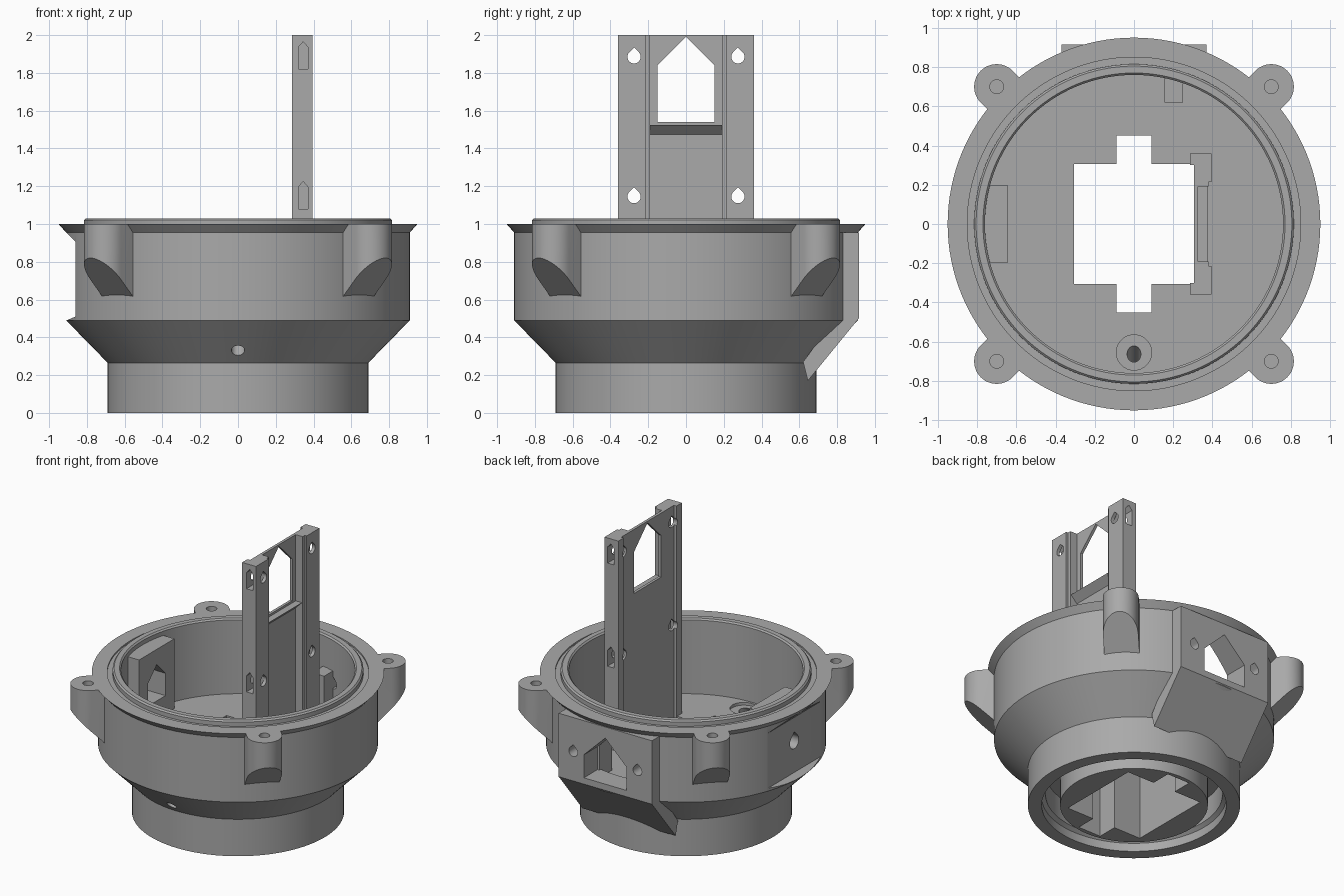
import bpy, bmesh
from math import sin, cos, pi, radians
from mathutils import Vector

cube = bpy.data.objects.get("Cube")
if cube:
    bpy.data.objects.remove(cube, do_unlink=True)

grey = bpy.data.materials.new("plain grey")
grey.use_nodes = True
grey.diffuse_color = (0.4, 0.4, 0.4, 1)
grey.node_tree.nodes["Principled BSDF"].inputs["Base Color"].default_value = (0.4, 0.4, 0.4, 1)


def finish(name, bm):
    bmesh.ops.recalc_face_normals(bm, faces=bm.faces)
    mesh = bpy.data.meshes.new(name)
    bm.to_mesh(mesh)
    bm.free()
    mesh.materials.append(grey)
    ob = bpy.data.objects.new(name, mesh)
    bpy.context.collection.objects.link(ob)
    return ob


def prism(name, pts, axis, a, b):
    """Extrude a 2D outline along an axis from a to b."""
    place = {"x": lambda u, v, t: (t, u, v),
             "y": lambda u, v, t: (u, t, v),
             "z": lambda u, v, t: (u, v, t)}[axis]
    bm = bmesh.new()
    low = [bm.verts.new(place(u, v, a)) for u, v in pts]
    high = [bm.verts.new(place(u, v, b)) for u, v in pts]
    bm.faces.new(low)
    bm.faces.new(high)
    n = len(pts)
    for i in range(n):
        j = (i + 1) % n
        bm.faces.new((low[i], low[j], high[j], high[i]))
    return finish(name, bm)


def box_pts(u0, u1, v0, v1):
    return [(u0, v0), (u1, v0), (u1, v1), (u0, v1)]


def circle(u, v, r, n=32):
    return [(u + r * cos(2 * pi * i / n), v + r * sin(2 * pi * i / n)) for i in range(n)]


def teardrop(u, v, r):
    arc = [radians(135 + 270 * i / 20) for i in range(21)]
    return [(u + r * cos(t), v + r * sin(t)) for t in arc] + [(u, v + r * 1.41)]


def house(u, half, base, eave, peak):
    return [(u - half, base), (u + half, base), (u + half, eave), (u, peak), (u - half, eave)]


def rod(name, p, q, r):
    p, q = Vector(p), Vector(q)
    bm = bmesh.new()
    bmesh.ops.create_cone(bm, cap_ends=True, segments=32, radius1=r, radius2=r, depth=(q - p).length)
    turn = (q - p).to_track_quat("Z", "Y").to_matrix().to_4x4()
    bm.transform(turn)
    bmesh.ops.translate(bm, verts=bm.verts, vec=(p + q) / 2)
    return finish(name, bm)


def cut(targets, cutter):
    for ob in targets:
        mod = ob.modifiers.new("cut", "BOOLEAN")
        mod.operation = "DIFFERENCE"
        mod.solver = "EXACT"
        mod.object = cutter
        bpy.context.view_layer.objects.active = ob
        bpy.ops.object.modifier_apply(modifier=mod.name)
    bpy.data.objects.remove(cutter, do_unlink=True)


# Turned housing: bowl, flange, lip, cone, foot ring and inner tube
profile = [(0, 0.49), (0.76, 0.49), (0.76, 1.02), (0.77, 1.03), (0.805, 1.03), (0.815, 1.02),
           (0.815, 0.99), (0.85, 0.99), (0.85, 1.0), (0.95, 1.0), (0.91, 0.955), (0.91, 0.49),
           (0.69, 0.265), (0.69, 0), (0.60, 0), (0.60, 0.06), (0.575, 0.08), (0.575, 0.24),
           (0.48, 0.24), (0.48, 0), (0, 0)]
bm = bmesh.new()
ring = [bm.verts.new((r, 0, z)) for r, z in profile]
edges = [bm.edges.new(pair) for pair in zip(ring, ring[1:])]
bmesh.ops.spin(bm, geom=ring + edges, cent=(0, 0, 0), axis=(0, 0, 1), angle=2 * pi, steps=128)
bmesh.ops.remove_doubles(bm, verts=bm.verts, dist=0.0005)
housing = finish("housing", bm)

# Flat-faced rear bracket
bracket = prism("rear_bracket",
                [(0.79, 0.955), (0.915, 0.955), (0.915, 0.5), (0.645, 0.17), (0.62, 0.27), (0.79, 0.5)],
                "x", -0.37, 0.37)

# Inner mounting block and small inner tab
side_block = prism("side_block", box_pts(-0.79, -0.645, -0.2, 0.2), "z", 0.45, 0.99)
tab = prism("inner_tab", box_pts(0.155, 0.25, 0.62, 0.76), "z", 0.47, 0.8)

# Upright tower: panel with two posts, and a sloped sill
half = [(0.285, 0.36), (0.395, 0.36), (0.395, 0.215), (0.38, 0.215), (0.38, 0.19), (0.325, 0.19)]
back = [(0.305, 0.3), (0.285, 0.3)]
outline = half + [(x, -y) for x, y in reversed(half)]
outline += [(x, -y) for x, y in reversed(back)] + back
tower = prism("tower", outline, "z", 0.45, 2.0)
prism("tower_sill", [(0.32, 1.47), (0.375, 1.525), (0.32, 1.525)], "y", -0.195, 0.195)

# Four screw lugs with sloped undersides
for i in range(4):
    arc = [radians(-90 + 180 * k / 24) for k in range(25)]
    pts = [(0.86, -0.115)] + [(0.99 + 0.115 * cos(t), 0.115 * sin(t)) for t in arc] + [(0.86, 0.115)]
    lug = prism("screw_lug_%d" % (i + 1), pts, "z", 0, 1.0)
    for v in lug.data.vertices:
        if v.co.z < 0.5:
            v.co.z = v.co.x - 0.285
    cut([lug], prism("cutter", circle(0.99, 0, 0.035), "z", 0.8, 1.1))
    lug.rotation_euler.z = radians(45 + 90 * i)

# Cross-shaped opening through the floor
cut([housing], prism("cutter", [(-0.305, -0.305), (-0.09, -0.305), (-0.09, -0.45), (0.09, -0.45),
                                (0.09, -0.305), (0.305, -0.305), (0.305, 0.305), (0.09, 0.305),
                                (0.09, 0.45), (-0.09, 0.45), (-0.09, 0.305), (-0.305, 0.305)],
                     "z", -0.1, 0.7))

# Slanted drain hole with a shallow seat
cut([housing], prism("cutter", circle(0, -0.655, 0.09), "z", 0.47, 0.6))
cut([housing], rod("cutter", (0, -0.60, 0.566), (0, -0.82, 0.23), 0.035))

# Rear window and its screw holes
cut([housing, bracket], prism("cutter", house(0, 0.17, 0.545, 0.71, 0.875), "y", 0.65, 1.1))
for s in (-1, 1):
    cut([housing, bracket], prism("cutter", teardrop(s * 0.255, 0.71, 0.035), "y", 0.6, 1.1))

# Side flat, its hole and the pocket behind it
cut([housing], prism("cutter", [(-0.86, 0.51), (-0.86, 0.905), (-0.92, 0.965), (-1.2, 0.965),
                                (-1.2, 0.485), (-0.92, 0.485)], "y", -0.45, 0.45))
cut([housing, side_block], prism("cutter", house(0, 0.1, 0.62, 0.78, 0.88), "x", -0.8, -0.55))
cut([housing, side_block], prism("cutter", teardrop(0, 0.73, 0.05), "x", -1.0, -0.55))

# Tower window, post screw holes and nut slots
cut([tower], prism("cutter", house(0, 0.152, 1.54, 1.84, 1.99), "x", 0.2, 0.5))
for s in (-1, 1):
    for z in (1.145, 1.885):
        cut([tower], prism("cutter", teardrop(s * 0.275, z, 0.035), "x", 0.2, 0.5))
        cut([tower], prism("cutter", house(0.345, 0.026, z - 0.065, z + 0.05, z + 0.08),
                           "y", s * 0.235, s * 0.45))

# Smooth the round surfaces and keep the edges sharp
bpy.ops.object.select_all(action="DESELECT")
for ob in bpy.context.collection.objects:
    if ob.type == "MESH" and grey.name in ob.data.materials:
        ob.select_set(True)
        bpy.context.view_layer.objects.active = ob
bpy.ops.object.shade_smooth_by_angle(angle=radians(25))
